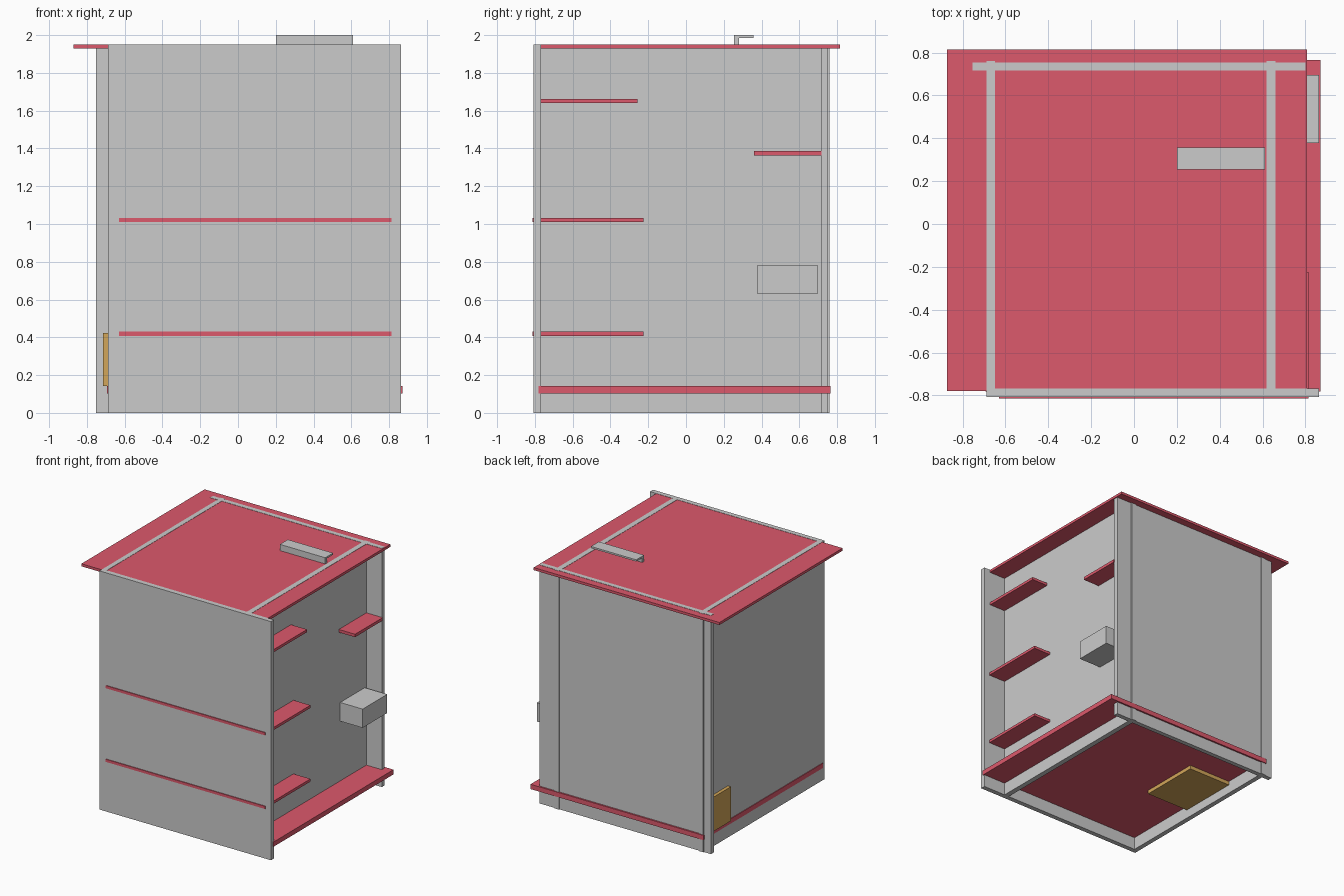
import bpy, bmesh
from mathutils import Vector

if "Cube" in bpy.data.objects:
    bpy.data.objects.remove(bpy.data.objects["Cube"])


def material(name, color):
    m = bpy.data.materials.new(name)
    m.diffuse_color = color
    m.use_nodes = True
    m.node_tree.nodes["Principled BSDF"].inputs["Base Color"].default_value = m.diffuse_color
    return m


RED = material("red_board", (0.72, 0.10, 0.15, 1))
TAN = material("tan_wood", (0.65, 0.38, 0.10, 1))


def finish(name, bm, mat):
    bmesh.ops.recalc_face_normals(bm, faces=bm.faces)
    me = bpy.data.meshes.new(name)
    bm.to_mesh(me)
    bm.free()
    ob = bpy.data.objects.new(name, me)
    bpy.context.collection.objects.link(ob)
    if mat:
        me.materials.append(mat)
    return ob


def box(name, x, y, z, mat=None):
    """Box from (min, max) pairs on each axis."""
    bm = bmesh.new()
    bmesh.ops.create_cube(bm, size=1)
    for v in bm.verts:
        v.co = Vector([a + (c + 0.5) * (b - a) for c, (a, b) in zip(v.co, (x, y, z))])
    return finish(name, bm, mat)


# Upright walls, poking just through the roof board
TOP = 1.951
box("front_wall", (-0.688, 0.863), (-0.807, -0.768), (0, TOP))
box("back_wall", (-0.753, 0.80), (0.716, 0.753), (0, TOP))
for name, x in (("left_wall", (-0.688, -0.649)), ("right_wall", (0.618, 0.66))):
    box(name, x, (-0.77, 0.76), (0, TOP))

# Roof and floor boards
box("roof_board", (-0.872, 0.808), (-0.778, 0.814), (1.928, 1.949), RED)
box("floor_board", (-0.693, 0.87), (-0.781, 0.766), (0.103, 0.142), RED)

# Shelves: the two lower ones are slotted through the front wall
for name, y, z in (("lower_shelf", (-0.813, -0.225), 0.408),
                   ("middle_shelf", (-0.813, -0.225), 1.01),
                   ("upper_shelf", (-0.775, -0.258), 1.64)):
    box(name, (-0.63, 0.813 if y[0] < -0.8 else 0.805), y, (z, z + 0.022), RED)
box("rear_shelf", (0.63, 0.807), (0.36, 0.717), (1.363, 1.387), RED)

# Storage box on the right side
box("side_box", (0.64, 0.863), (0.378, 0.695), (0.63, 0.783))

# L-shaped handle on the roof
profile = [(0.255, 1.945), (0.28, 1.945), (0.28, 1.986),
           (0.357, 1.986), (0.357, 2.0), (0.255, 2.0)]
bm = bmesh.new()
face = bm.faces.new([bm.verts.new((0.20, y, z)) for y, z in profile])
ext = bmesh.ops.extrude_face_region(bm, geom=[face], use_keep_orig=True)
bmesh.ops.translate(bm, vec=(0.41, 0, 0),
                    verts=[g for g in ext["geom"] if isinstance(g, bmesh.types.BMVert)])
finish("roof_handle", bm, None)

# Wooden hatches on the left wall and under the floor
box("side_hatch", (-0.715, -0.68), (0.44, 0.72), (0.142, 0.422), TAN)
box("floor_hatch", (-0.655, -0.26), (-0.14, 0.366), (0.072, 0.106), TAN)
